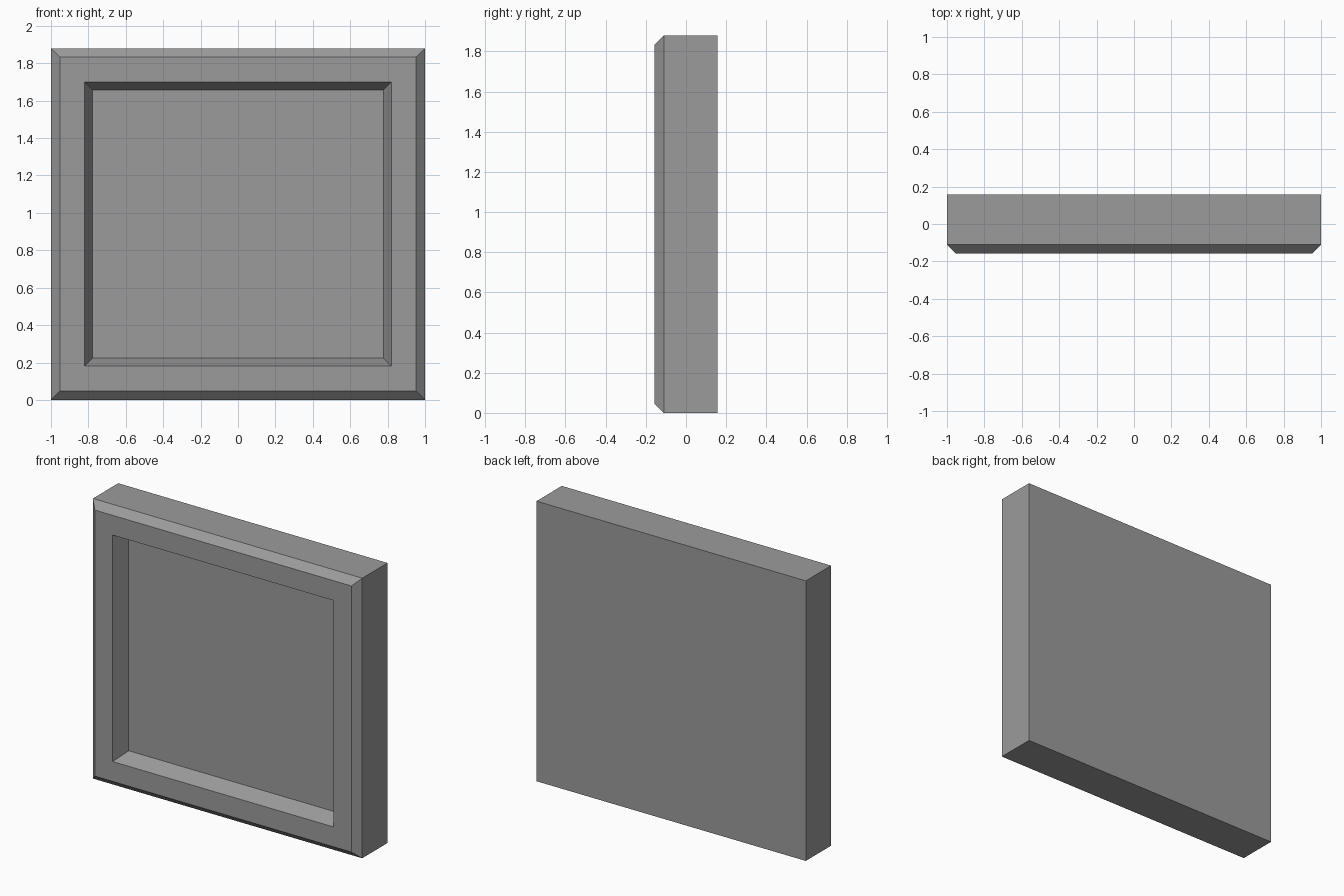
import bpy
import bmesh

# Remove the default cube
cube = bpy.data.objects.get("Cube")
if cube:
    bpy.data.objects.remove(cube, do_unlink=True)

WIDTH, HEIGHT, DEPTH = 2.0, 1.88, 0.315
BACK, FRONT = DEPTH / 2, -DEPTH / 2
BEVEL = 0.047

# One flat material
grey = bpy.data.materials.new("mid_grey")
grey.use_nodes = True
colour = (0.33, 0.33, 0.33, 1)
grey.diffuse_color = colour
grey.node_tree.nodes["Principled BSDF"].inputs["Base Color"].default_value = colour

# Rectangular rings from back to recessed panel: (inset from the outline, y)
rings = [
    (0.0, BACK),
    (0.0, FRONT + BEVEL),     # side walls
    (BEVEL, FRONT),           # outer chamfer
    (0.18, FRONT),            # flat frame
    (0.223, FRONT + 0.108),   # sloped inner edge
]


def add_ring(bm, inset, y):
    x = WIDTH / 2 - inset
    low, high = inset, HEIGHT - inset
    return [bm.verts.new(p) for p in
            ((-x, y, low), (x, y, low), (x, y, high), (-x, y, high))]


bm = bmesh.new()
loops = [add_ring(bm, inset, y) for inset, y in rings]
for a, b in zip(loops, loops[1:]):
    for i in range(4):
        j = (i + 1) % 4
        bm.faces.new((a[i], a[j], b[j], b[i]))

# Back face and recessed panel
bm.faces.new(reversed(loops[0]))
bm.faces.new(loops[-1])
bmesh.ops.recalc_face_normals(bm, faces=bm.faces)

mesh = bpy.data.meshes.new("framed_panel")
bm.to_mesh(mesh)
bm.free()
mesh.materials.append(grey)
panel = bpy.data.objects.new("framed_panel", mesh)
bpy.context.collection.objects.link(panel)
